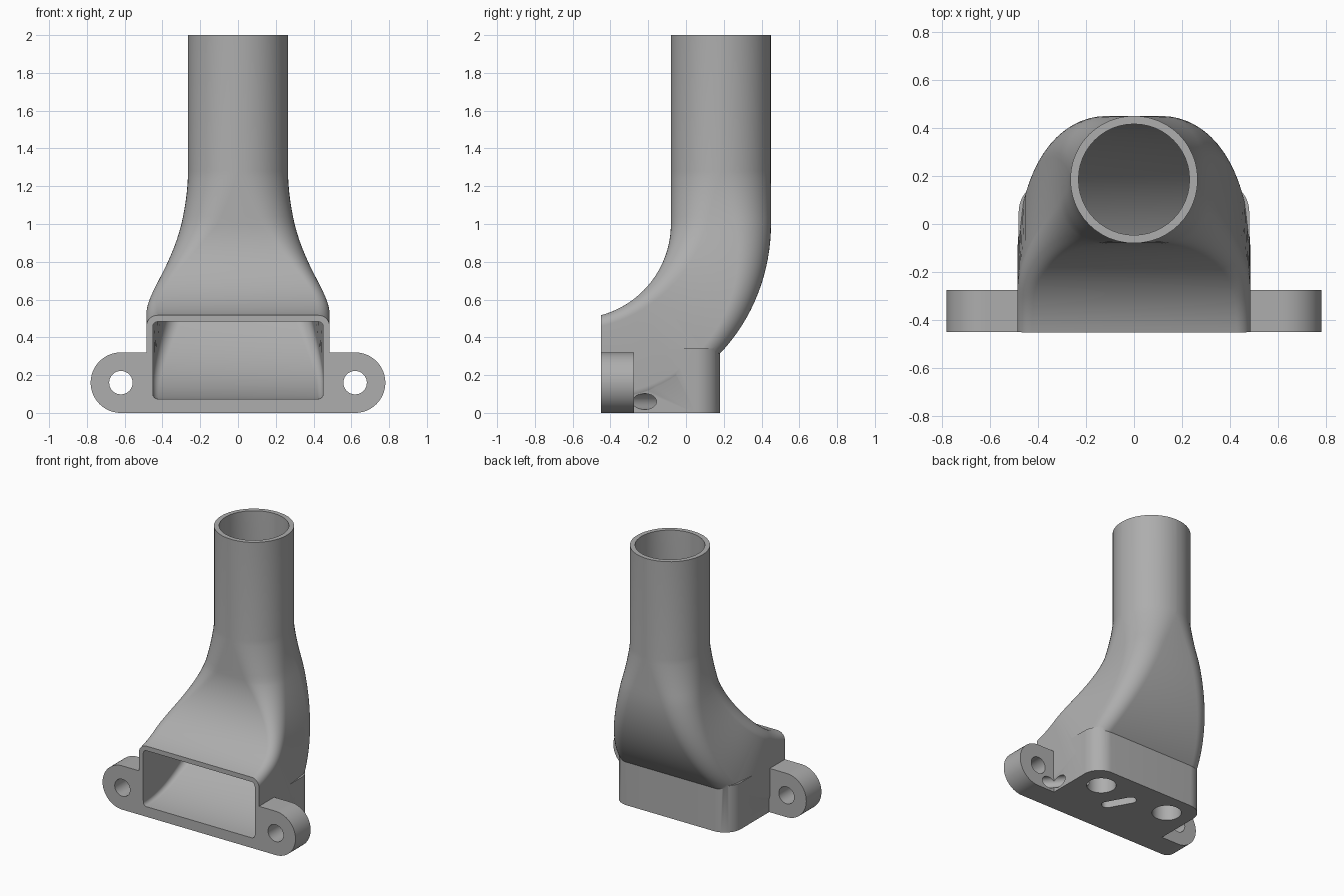
import bpy, bmesh, math
from mathutils import Vector, Matrix

if "Cube" in bpy.data.objects:
    bpy.data.objects.remove(bpy.data.objects["Cube"], do_unlink=True)

grey = bpy.data.materials.new("plain grey")
grey.use_nodes = True
colour = (0.42, 0.42, 0.42, 1)
grey.diffuse_color = colour
grey.node_tree.nodes["Principled BSDF"].inputs["Base Color"].default_value = colour


def finish(bm, name):
    bmesh.ops.recalc_face_normals(bm, faces=bm.faces)
    mesh = bpy.data.meshes.new(name)
    bm.to_mesh(mesh)
    bm.free()
    mesh.materials.append(grey)
    obj = bpy.data.objects.new(name, mesh)
    bpy.context.collection.objects.link(obj)
    return obj


def loft(name, rings):
    """Closed solid through rings with equal point counts."""
    bm = bmesh.new()
    loops = [[bm.verts.new(p) for p in ring] for ring in rings]
    n = len(loops[0])
    for a, b in zip(loops, loops[1:]):
        for i in range(n):
            j = (i + 1) % n
            bm.faces.new((a[i], a[j], b[j], b[i]))
    bm.faces.new(loops[0])
    bm.faces.new(loops[-1])
    return finish(bm, name)


def cylinder(name, start, end, radius):
    start, end = Vector(start), Vector(end)
    axis = end - start
    turn = axis.to_track_quat('Z', 'Y').to_matrix().to_4x4()
    bm = bmesh.new()
    bmesh.ops.create_cone(bm, cap_ends=True, segments=40, radius1=radius, radius2=radius,
                          depth=axis.length, matrix=Matrix.Translation((start + end) / 2) @ turn)
    return finish(bm, name)


def rounded(w, h, r, steps=12):
    """Rounded rectangle outline, half sizes w and h."""
    points = []
    for k, (sx, sy) in enumerate(((1, 1), (-1, 1), (-1, -1), (1, -1))):
        for i in range(steps + 1):
            a = math.pi / 2 * (k + i / steps)
            points.append((sx * (w - r) + r * math.cos(a), sy * (h - r) + r * math.sin(a)))
    return points


def section(upper, lower, s, wall, extra=0):
    """Duct cross-section between an inner-bend and an outer-bend point."""
    u, v = Vector((0, *upper)), Vector((0, *lower))
    axis, mid = (u - v).normalized(), (u + v) / 2
    h = (u - v).length / 2 - wall
    f = min(s / 1.12, 1)
    w = 0.265 + 0.22 * f * f * (3 - 2 * f) - wall
    r = min(0.0595 + 0.205 * (1 - s / 1.4) ** 2 - wall * 0.95, w - 0.001, h - 0.001)
    return [mid + Vector((x, 0, 0)) + axis * y for x, y in rounded(w, h, r)]


def duct(name, wall, reach):
    rings = [section((-0.08, z), (0.45, z), 0, wall) for z in (2 + reach, 1.28)]
    for i in range(1, 8):
        z = 1.28 - 0.04 * i
        rings.append(section((-0.08, z), (0.45, z), 0.04 * i, wall))
    steps = 32
    for i in range(1, steps + 1):
        t = i / steps
        a, b = math.radians(75 * t), math.radians(90 * t)
        upper = (-0.58 + 0.5 * math.cos(a), 1 - 0.5 * math.sin(a))
        lower = (-0.45 + 0.9 * math.cos(b), 1 - 0.96 * math.sin(b))
        rings.append(section(upper, lower, 0.28 + 1.12 * t, wall))
    if reach:
        rings.append([p - Vector((0, reach, 0)) for p in rings[-1]])
    return loft(name, rings)


# Outer shell of the duct
body = duct("duct_body", 0, 0)

# Block under the bend, rounded at the rear corners
outline = [(x, max(y - 0.05, -0.3)) for x, y in rounded(0.48, 0.23, 0.13)]
outline = [p for p in outline if p[1] > -0.1] + [(-0.48, -0.3), (0.48, -0.3)]
block = loft("mounting_block", [[(x, y, z) for x, y in outline] for z in (0, 0.34)])

# Front flange with a round ear at each end
ears = rounded(0.78, 0.16, 0.1599, 20)
flange = loft("mounting_flange", [[(x, y, z + 0.16) for x, z in ears] for y in (-0.45, -0.275)])

# Hollow inside, screw holes, underside sockets, and cable passage
cuts = [duct("airway", 0.034, 0.06)]
for side in (-1, 1):
    cuts.append(cylinder("ear_hole", (side * 0.62, -0.6, 0.16), (side * 0.62, -0.1, 0.16), 0.062))
    cuts.append(cylinder("socket", (side * 0.29, 0, -0.1), (side * 0.29, 0, 0.13), 0.1))
cuts.append(cylinder("cable_passage", (0.58, -0.336, 0.06), (0.29, 0, 0.06), 0.042))
slot = [(x, y) for x, y in rounded(0.125, 0.04, 0.0395)]
turn = Matrix.Translation((0.05, -0.1, 0)) @ Matrix.Rotation(math.radians(119), 4, 'Z')
cuts.append(loft("cable_slot", [[turn @ Vector((x, y, z)) for x, y in slot] for z in (-0.1, 0.06)]))

# Join the solids, cut the openings, and keep only the finished body
for tool in [block, flange] + cuts:
    mod = body.modifiers.new(tool.name, 'BOOLEAN')
    mod.operation = 'DIFFERENCE' if tool in cuts else 'UNION'
    mod.solver = 'EXACT'
    mod.object = tool
bpy.context.view_layer.update()
graph = bpy.context.evaluated_depsgraph_get()
result = bpy.data.meshes.new_from_object(body.evaluated_get(graph))
body.modifiers.clear()
body.data = result
for tool in [block, flange] + cuts:
    bpy.data.objects.remove(tool, do_unlink=True)

bpy.ops.object.select_all(action='DESELECT')
body.select_set(True)
bpy.context.view_layer.objects.active = body
bpy.ops.object.shade_smooth_by_angle(angle=math.radians(30))
